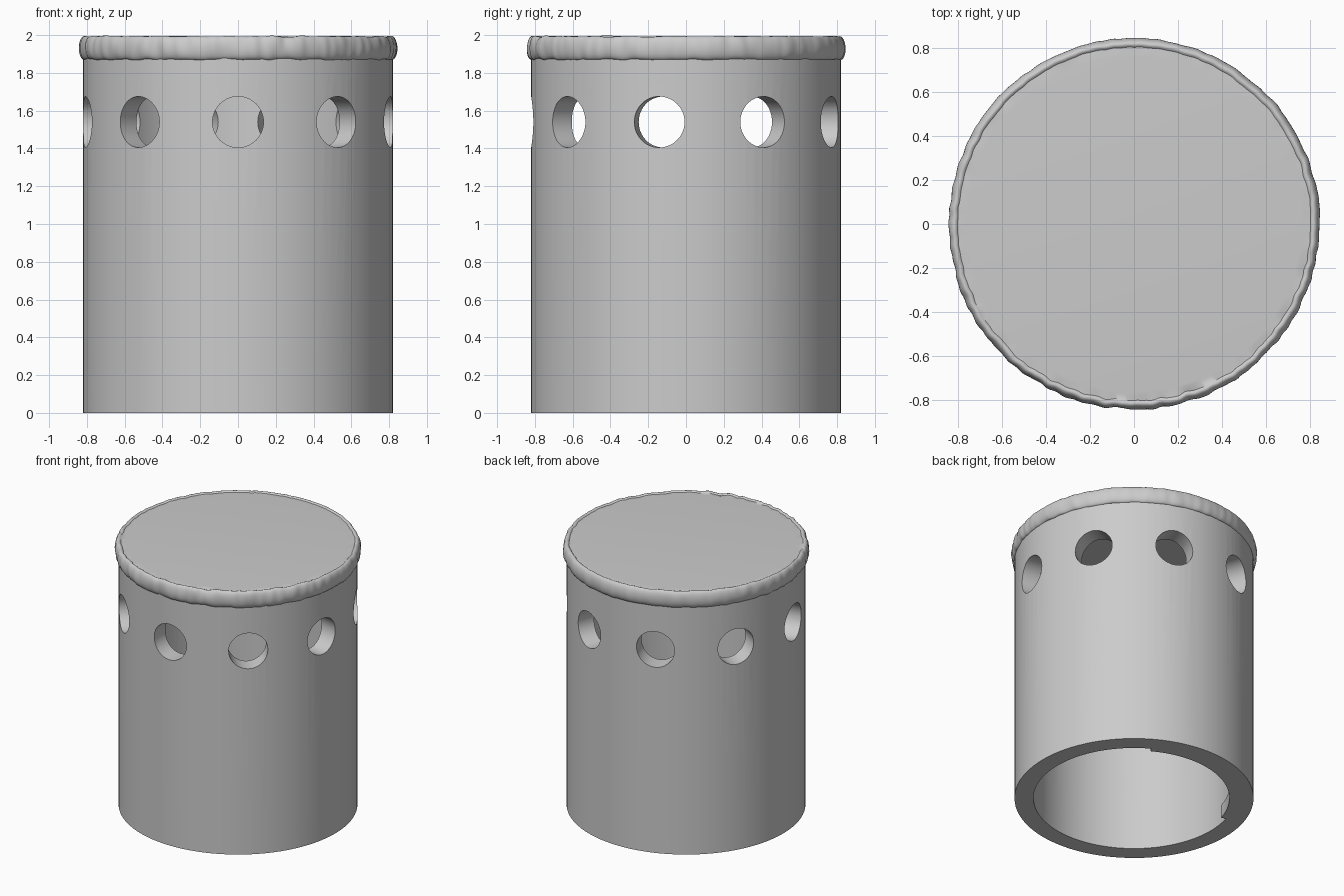
import bpy, bmesh, math
from mathutils import Vector, Matrix, noise

cube = bpy.data.objects.get("Cube")
if cube:
    bpy.data.objects.remove(cube)

grey = bpy.data.materials.new("light_grey")
grey.use_nodes = True
colour = (0.6, 0.6, 0.6, 1)
grey.diffuse_color = colour
grey.node_tree.nodes["Principled BSDF"].inputs["Base Color"].default_value = colour


def finish(bm, name):
    """Turn a bmesh into a named grey object."""
    bmesh.ops.recalc_face_normals(bm, faces=bm.faces)
    mesh = bpy.data.meshes.new(name)
    bm.to_mesh(mesh)
    bm.free()
    mesh.materials.append(grey)
    obj = bpy.data.objects.new(name, mesh)
    bpy.context.collection.objects.link(obj)
    return obj


def smooth(obj, degrees):
    bpy.ops.object.select_all(action='DESELECT')
    obj.select_set(True)
    bpy.context.view_layer.objects.active = obj
    bpy.ops.object.shade_smooth_by_angle(angle=math.radians(degrees))


def lathe(profile, steps, shape=lambda p, a: p):
    """Spin a profile that starts and ends on the axis."""
    bm = bmesh.new()
    ends = [bm.verts.new((0, 0, profile[i][1])) for i in (0, -1)]
    rings = []
    for p in profile[1:-1]:
        ring = []
        for i in range(steps):
            a = math.tau * i / steps
            r, z = shape(p, a)
            ring.append(bm.verts.new((r * math.cos(a), r * math.sin(a), z)))
        rings.append(ring)
    for i in range(steps):
        j = (i + 1) % steps
        bm.faces.new((ends[0], rings[0][i], rings[0][j]))
        bm.faces.new((ends[1], rings[-1][i], rings[-1][j]))
        for low, high in zip(rings, rings[1:]):
            bm.faces.new((low[i], low[j], high[j], high[i]))
    return bm


# Hollow body, open underneath with a closed ceiling
body = finish(lathe([(0, 1.78), (0.69, 1.78), (0.69, 0), (0.82, 0),
                     (0.82, 1.95), (0, 1.95)], 96), "body")

# Ring of nine round holes, starting at the front
bm = bmesh.new()
for i in range(9):
    turn = Matrix.Rotation(math.radians(40 * i), 4, 'Z')
    place = turn @ Matrix.Translation((0, -0.75, 1.54)) @ Matrix.Rotation(math.pi / 2, 4, 'X')
    bmesh.ops.create_cone(bm, cap_ends=True, segments=48, radius1=0.135,
                          radius2=0.135, depth=0.5, matrix=place)
cutter = finish(bm, "hole_cutter")
cutter.hide_render = True
cut = body.modifiers.new("holes", 'BOOLEAN')
cut.operation = 'DIFFERENCE'
cut.solver = 'EXACT'
cut.object = cutter
bpy.context.view_layer.objects.active = body
bpy.ops.object.modifier_apply(modifier=cut.name)
bpy.data.objects.remove(cutter)
smooth(body, 30)

# Low ledge along part of the inside of the base
bm = bmesh.new()
previous = None
for i in range(27):
    a = math.radians(60 + 4 * i)
    section = [bm.verts.new((r * math.cos(a), r * math.sin(a), z))
               for r, z in ((0.655, 0), (0.7, 0), (0.7, 0.1), (0.655, 0.1))]
    if previous:
        for k in range(4):
            m = (k + 1) % 4
            bm.faces.new((previous[k], previous[m], section[m], section[k]))
    else:
        bm.faces.new(section)
    previous = section
bm.faces.new(previous)
smooth(finish(bm, "inner_ledge"), 30)


# Lid with a rough, wrinkled bead around its edge
def wrinkle(p, a):
    r, z = p
    if r < 0.78:
        return p
    d = Vector((math.cos(a), math.sin(a), 0))
    fine = noise.noise(d * 16 + Vector((0, 0, z * 5)))
    broad = noise.noise(d * 3 + Vector((4, 0, 0)))
    rough = 0.75 - 0.25 * math.sin(a)
    r += 0.011 * fine * rough + 0.006 * broad
    z += 0.008 * noise.noise(d * 11 + Vector((0, 9, z * 8))) * rough
    return r, min(z, 2.0)


bead = [(0.815 + 0.027 * math.cos(t), 1.932 + 0.062 * math.sin(t))
        for t in [math.radians(120 - 15 * k) for k in range(16)]]
lid = lathe([(0, 1.988), (0.76, 1.988), (0.775, 1.987)] + bead + [(0.78, 1.88), (0, 1.88)],
            360, wrinkle)
smooth(finish(lid, "lid"), 40)
